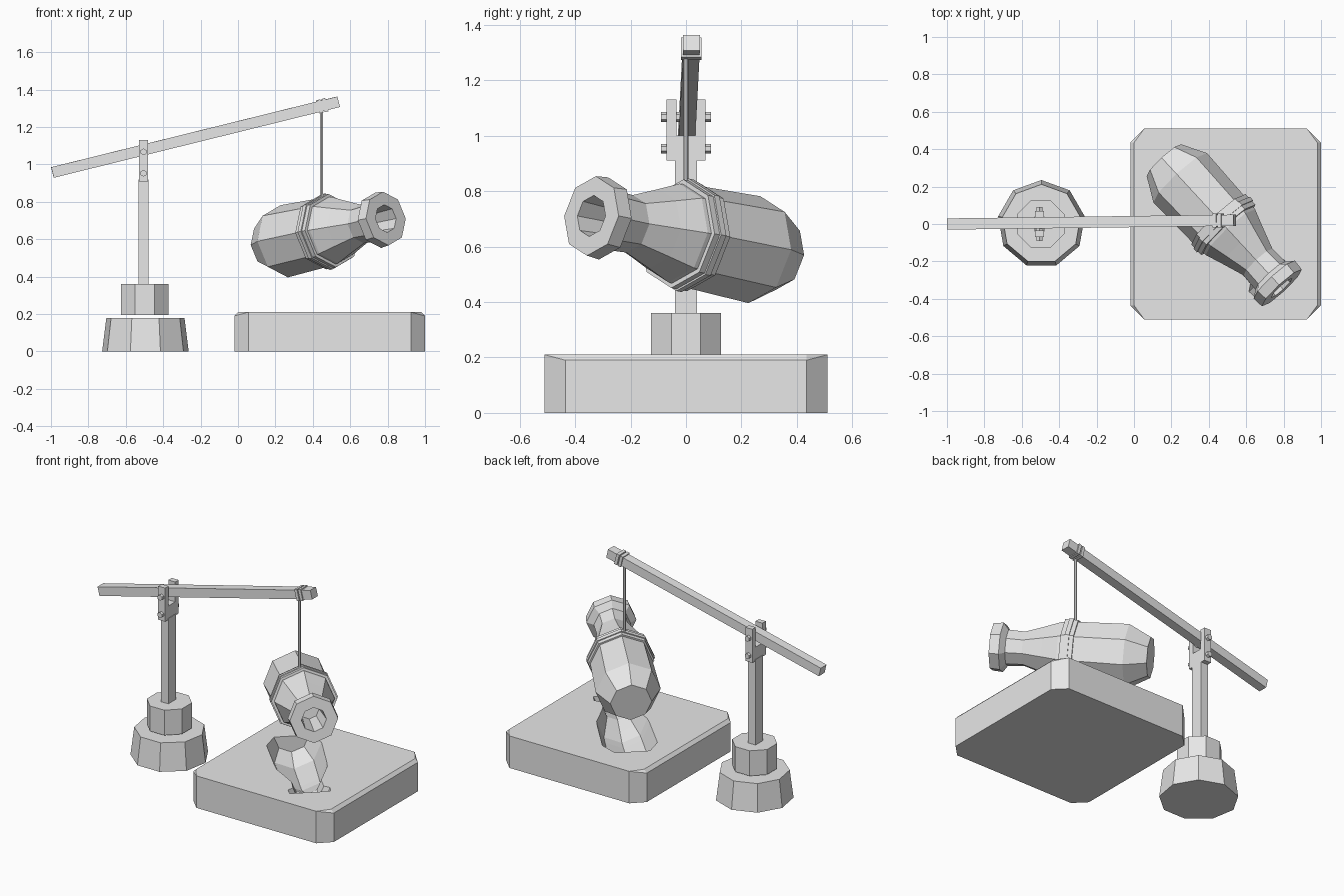
import bpy
import bmesh
from math import sin, cos, pi
from mathutils import Vector

if "Cube" in bpy.data.objects:
    bpy.data.objects.remove(bpy.data.objects["Cube"], do_unlink=True)

grey = bpy.data.materials.new("plain_grey")
grey.use_nodes = True
grey.diffuse_color = (0.8, 0.8, 0.8, 1)
grey.node_tree.nodes["Principled BSDF"].inputs["Base Color"].default_value = (0.8, 0.8, 0.8, 1)


def finish(name, bm):
    """Turn a bmesh into a flat-shaded grey object."""
    bmesh.ops.recalc_face_normals(bm, faces=bm.faces)
    mesh = bpy.data.meshes.new(name)
    bm.to_mesh(mesh)
    bm.free()
    mesh.materials.append(grey)
    obj = bpy.data.objects.new(name, mesh)
    bpy.context.scene.collection.objects.link(obj)
    return obj


def lathe(name, profile, sides, centre, axis=(0, 0, 1), turn=0.0):
    """Spin (distance along axis, radius) pairs into a faceted solid."""
    bm = bmesh.new()
    rings = []
    for s, r in profile:
        angles = [turn + 2 * pi * i / sides for i in range(sides)]
        rings.append([bm.verts.new((r * sin(a), r * cos(a), s)) for a in angles])
    for lower, upper in zip(rings, rings[1:]):
        for i in range(sides):
            j = (i + 1) % sides
            bm.faces.new((lower[i], lower[j], upper[j], upper[i]))
    bm.faces.new(rings[0])
    bm.faces.new(rings[-1])
    obj = finish(name, bm)
    obj.rotation_euler = Vector(axis).to_track_quat('Z', 'Y').to_euler()
    obj.location = centre
    return obj


def box(name, size, centre, axis=(1, 0, 0)):
    """Box whose length runs along the axis."""
    bm = bmesh.new()
    bmesh.ops.create_cube(bm, size=1)
    bmesh.ops.scale(bm, vec=size, verts=bm.verts)
    obj = finish(name, bm)
    obj.rotation_euler = Vector(axis).to_track_quat('X', 'Z').to_euler()
    obj.location = centre
    return obj


# Slab with clipped corners and bevelled long edges
bm = bmesh.new()
for sx in (-1, 1):
    for sy in (-1, 1):
        for x, y, z in ((.435, .51, 0), (.51, .435, 0), (.51, .435, .19),
                        (.435, .51, .21), (.49, .435, .21)):
            bm.verts.new((sx * x + .49, sy * y, z))
bmesh.ops.convex_hull(bm, input=bm.verts)
bmesh.ops.dissolve_limit(bm, angle_limit=0.01, verts=bm.verts, edges=bm.edges)
slab = finish("mould_slab", bm)

# Hanging vessel: rounded end, long body, narrow neck, flange
outer = [(-.47, .125), (-.34, .195), (-.02, .186), (.06, .18), (.16, .145),
         (.28, .105), (.38, .11), (.41, .15), (.47, .145)]
bore = [(.47, .075), (.25, .06)]
vessel_axis = Vector((.67, -.725, .15)).normalized()
vessel_centre = Vector((.475, 0, .64))
lathe("hanging_vessel", outer + bore, 8, vessel_centre, vessel_axis)
for i, s in enumerate((-.022, .004, .03)):
    r = .205 if i == 1 else .198
    lathe(f"sling_band_{i + 1}", [(s - .013, r), (s + .013, r)], 8,
          vessel_centre, vessel_axis)

# Matching hollow in the slab
k = 0.85
cutter = lathe("hollow_cutter", [(s * k, r * k) for s, r in outer], 8,
               (.47, -.02, .212), (.68, -.73, 0))
cutter.hide_render = True
cut = slab.modifiers.new("hollow", 'BOOLEAN')
cut.operation = 'DIFFERENCE'
cut.solver = 'EXACT'
cut.object = cutter
bpy.context.view_layer.update()
graph = bpy.context.evaluated_depsgraph_get()
carved = bpy.data.meshes.new_from_object(slab.evaluated_get(graph))
slab.modifiers.clear()
slab.data = carved
bpy.data.objects.remove(cutter, do_unlink=True)

# Pedestal, collar and post
px = -.505
lathe("pedestal", [(0, .235), (.18, .212)], 9, (-.495, 0, 0), turn=pi)
lathe("collar", [(.195, .137), (.36, .137)], 8, (-.498, 0, 0), turn=pi / 8)
box("post", (.055, .08, .57), (px, 0, .635))
box("fork_base", (.05, .14, .09), (px, 0, .955))
for name, side in (("front", -1), ("back", 1)):
    box(f"fork_prong_{name}", (.05, .035, .13), (px, side * .0525, 1.065))
for name, z in (("upper", 1.067), ("lower", .953)):
    lathe(f"{name}_bolt", [(-.09, .018), (.09, .018)], 6, (px, 0, z), (0, 1, 0))

# Tilted beam with rope lashing
start, end = Vector((-.992, 0, .957)), Vector((.538, .02, 1.335))
along = end - start
box("beam", (along.length, .06, .058), (start + end) / 2, along)
for i, t in enumerate((.935, .952)):
    box(f"lashing_{i + 1}", (.02, .074, .072), start + along * t, along)

# Rope
lathe("rope", [(.82, .009), (1.31, .009)], 6, (.446, 0, 0))
